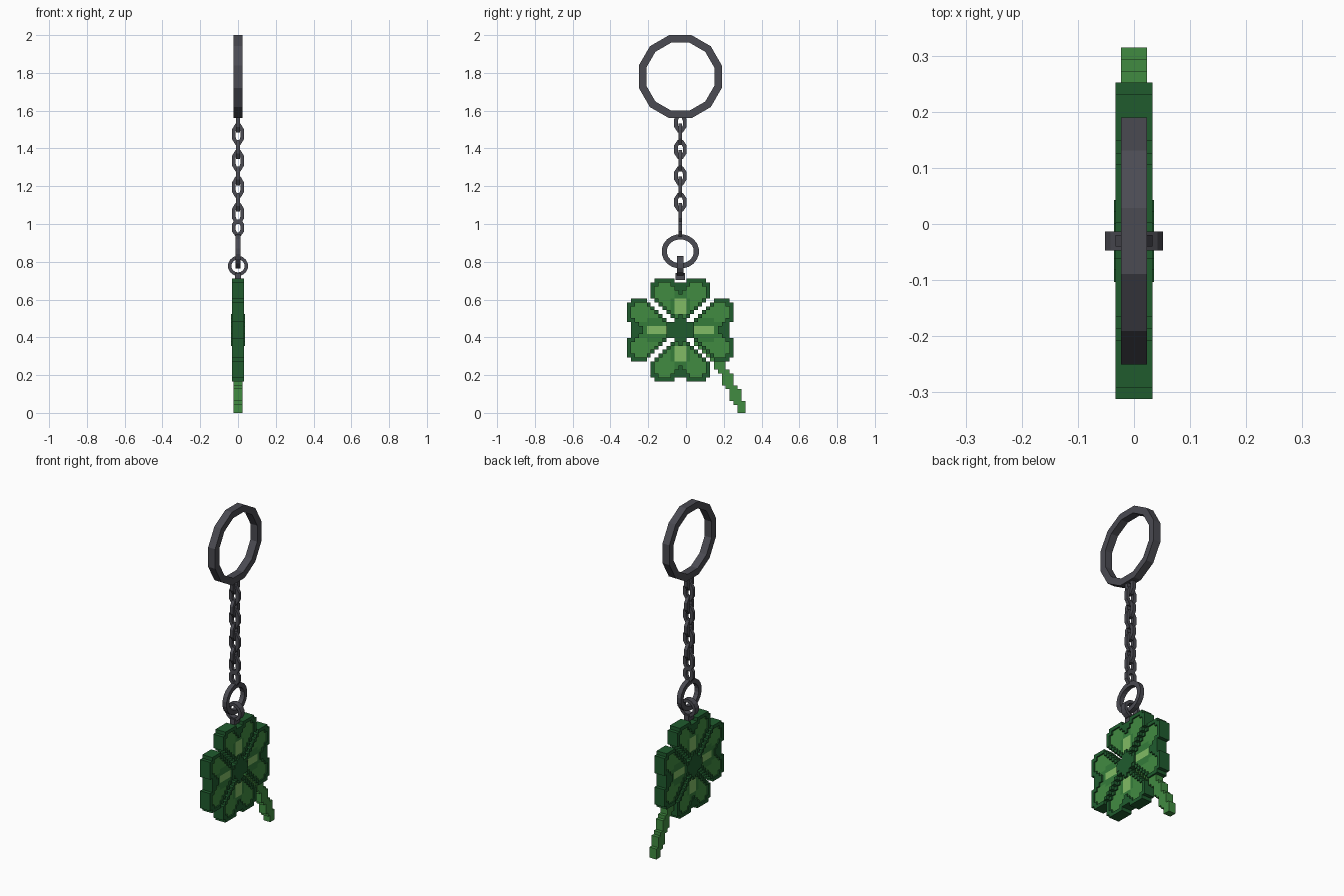
import bpy, bmesh, math
from mathutils import Vector

cube = bpy.data.objects.get("Cube")
if cube:
    bpy.data.objects.remove(cube)

CELL = 0.0209      # size of one square of the charm
MID_Y = -0.03      # everything hangs on this line


def material(name, rgb):
    m = bpy.data.materials.new(name)
    m.use_nodes = True
    m.diffuse_color = (*rgb, 1)
    m.node_tree.nodes["Principled BSDF"].inputs["Base Color"].default_value = (*rgb, 1)
    return m


steel = material("dark steel", (0.07, 0.07, 0.085))
greens = {
    "D": material("dark green", (0.014, 0.105, 0.027)),
    "G": material("leaf green", (0.035, 0.2, 0.042)),
    "M": material("bright green", (0.053, 0.26, 0.053)),
    "L": material("pale green", (0.22, 0.5, 0.13)),
}
slots = list(greens)


def finish(name, bm, mats):
    bmesh.ops.remove_doubles(bm, verts=bm.verts, dist=0.0001)
    bmesh.ops.recalc_face_normals(bm, faces=bm.faces)
    me = bpy.data.meshes.new(name)
    bm.to_mesh(me)
    bm.free()
    for m in mats:
        me.materials.append(m)
    ob = bpy.data.objects.new(name, me)
    bpy.context.collection.objects.link(ob)
    return ob


def ring(name, z, half_w, half_h, bar, depth, sides, across_x=False):
    """Flat-sided ring with a square section, lying in the YZ or XZ plane."""
    bm = bmesh.new()
    grow = 1 / math.cos(math.pi / sides)
    loops = []
    for k in range(sides):
        a = (k + 0.5) * math.tau / sides
        loop = []
        for inset, side in ((0, -1), (0, 1), (bar, 1), (bar, -1)):
            u = (half_w - inset) * grow * math.cos(a)
            w = (half_h - inset) * grow * math.sin(a)
            t = side * depth / 2
            x, y = (u, t) if across_x else (t, u)
            loop.append(bm.verts.new((x, MID_Y + y, z + w)))
        loops.append(loop)
    for k in range(sides):
        a, b = loops[k], loops[(k + 1) % sides]
        for e in range(4):
            f = (e + 1) % 4
            bm.faces.new((a[e], a[f], b[f], b[e]))
    return finish(name, bm, [steel])


# Key ring, chain and charm loops
ring("key_ring", 1.78, 0.22, 0.22, 0.04, 0.046, 12)
for k in range(4):
    ring("chain_link_side", 1.535 - 0.14 * k, 0.033, 0.05, 0.02, 0.02, 8)
    ring("chain_link_front", 1.475 - 0.14 * k, 0.033, 0.056, 0.02, 0.02, 8, True)
ring("chain_end_link", 0.98, 0.033, 0.045, 0.02, 0.02, 8, True)
ring("joining_ring", 0.855, 0.098, 0.09, 0.027, 0.027, 20)
ring("charm_loop", 0.778, 0.052, 0.052, 0.018, 0.034, 14, True)

bm = bmesh.new()
bmesh.ops.create_cube(bm, size=1)
for v in bm.verts:
    v.co = Vector((v.co.x * 0.03, v.co.y * 0.052 + MID_Y, v.co.z * 0.035 + 0.722))
finish("loop_post", bm, [steel])

# Half a leaf from its outer edge to its tip; first letter lies on the midline
HALF_LEAF = [
    "..DDDDD.",
    "DDDMMMDD",
    "DDMMMMMD",
    "DGMMMMMD",
    "GGMMMMMD",
    "LLGMMMD.",
    "LLGMMD..",
    "LLGMD...",
    "LLGD....",
    "LGD.....",
    "GD......",
    "DD......",
    "DD......",
    "DD......",
]


def leaf_cell(across, depth):
    if 0 <= depth < len(HALF_LEAF) and across < 8:
        return HALF_LEAF[depth][across]
    return "."


THICK = {"D": 0.033, "G": 0.025, "M": 0.025, "L": 0.025}
cells = {}          # (column, row) -> (colour, half thickness)

# Four leaves meeting at a raised dark centre
for i in range(-13, 14):
    for j in range(26):
        v = abs(j - 12.5)
        c = leaf_cell(abs(i), int(12.5 - v))
        if c == ".":
            c = leaf_cell(int(v - 0.5), 13 - abs(i))
            if c == "L" and v > 1:
                c = "G"
        if abs(i) + v <= 3.5:
            cells[i, j] = ("D", 0.036)
        elif c != ".":
            cells[i, j] = (c, THICK[c])

# Stem: diagonal between two leaves, then steeper below them
for j in range(-8, 10):
    if j > 4:
        start, width = 13 - j, 2
    else:
        start = 9 + round((4 - j) * 0.5)
        width = 2 if j < -6 else 3
    for i in range(start, start + width):
        if (i, j) not in cells:
            cells[i, j] = ("M", 0.023)

# Skin the squares, leaving out the hidden walls
bm = bmesh.new()


def quad(points, colour):
    f = bm.faces.new([bm.verts.new(p) for p in points])
    f.material_index = slots.index(colour)


for (i, j), (colour, h) in cells.items():
    y0, z0 = MID_Y + (i - 0.5) * CELL, (j + 8) * CELL
    y1, z1 = y0 + CELL, z0 + CELL
    for x in (-h, h):
        corners = [(x, y0, z0), (x, y1, z0), (x, y1, z1), (x, y0, z1)]
        quad(corners if x > 0 else corners[::-1], colour)
    walls = {(0, -1): ((y0, z0), (y1, z0)), (1, 0): ((y1, z0), (y1, z1)),
             (0, 1): ((y1, z1), (y0, z1)), (-1, 0): ((y0, z1), (y0, z0))}
    for (di, dj), (a, b) in walls.items():
        low = cells.get((i + di, j + dj), ("", 0))[1]
        if low >= h:
            continue
        spans = [(-h, h)] if low == 0 else [(-h, -low), (low, h)]
        for s, t in spans:
            quad([(s, *a), (s, *b), (t, *b), (t, *a)], colour)

# Walls are already wound outward, so the skin is stored as it stands
me = bpy.data.meshes.new("clover_charm")
bm.to_mesh(me)
bm.free()
for m in greens.values():
    me.materials.append(m)
bpy.context.collection.objects.link(bpy.data.objects.new("clover_charm", me))
